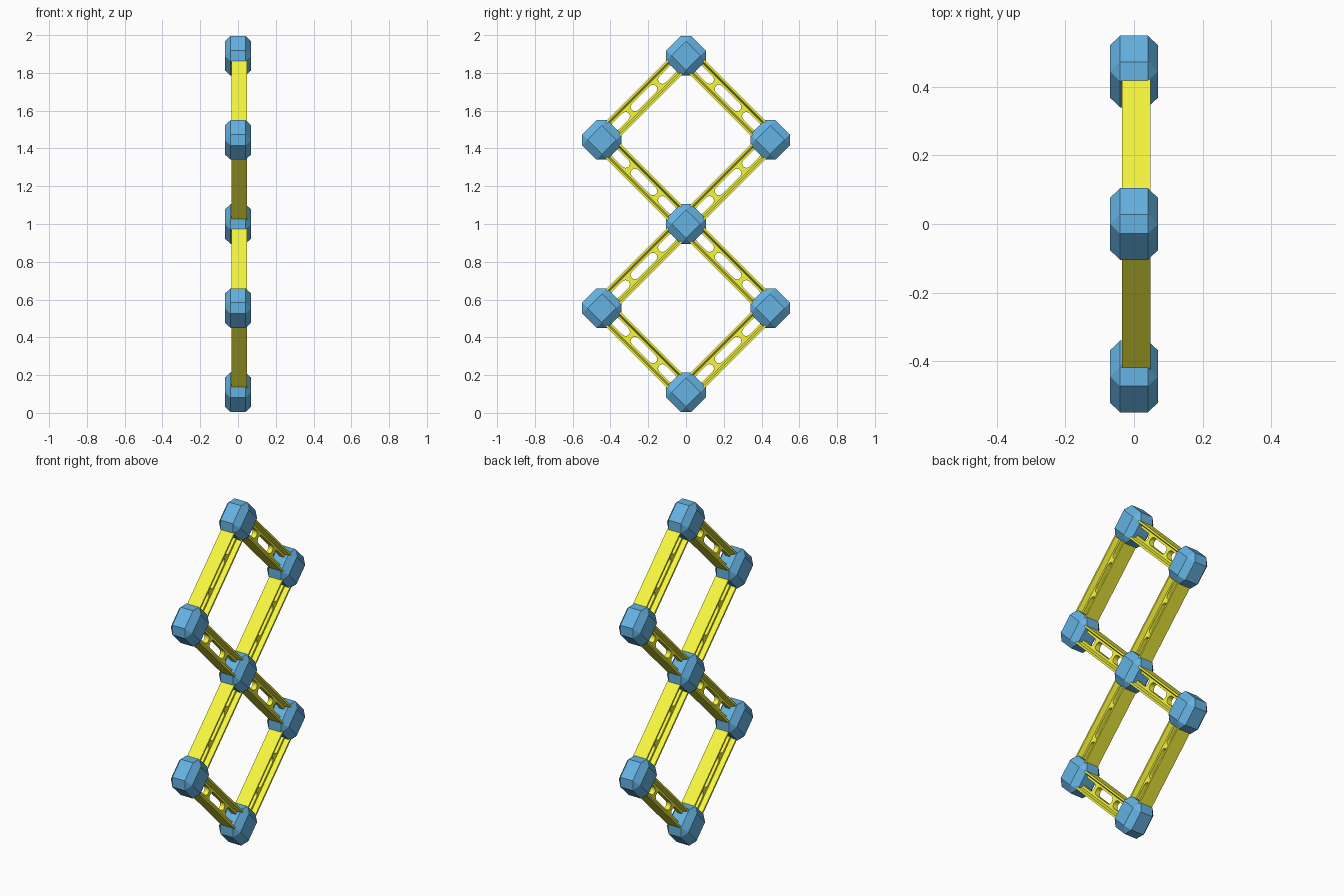
import bpy, bmesh, math
from mathutils import Matrix, Vector

if "Cube" in bpy.data.objects:
    bpy.data.objects.remove(bpy.data.objects["Cube"])

R = 0.445                       # half diagonal of each square
SPAN = R * math.sqrt(2)         # joint to joint distance
NODE, HX, BEV = 0.094, 0.07, 0.04
BEAM_X = 0.006                  # beams sit slightly off centre


def material(name, rgb):
    m = bpy.data.materials.new(name)
    m.diffuse_color = (*rgb, 1)
    m.use_nodes = True
    m.node_tree.nodes["Principled BSDF"].inputs["Base Color"].default_value = m.diffuse_color
    return m


def add(name, mesh, matrix=Matrix()):
    ob = bpy.data.objects.new(name, mesh)
    bpy.context.collection.objects.link(ob)
    ob.matrix_world = matrix
    return ob


def prism(name, outline, direction):
    """Extrude a flat outline along a direction vector."""
    bm = bmesh.new()
    face = bm.faces.new([bm.verts.new(p) for p in outline])
    ext = bmesh.ops.extrude_face_region(bm, geom=[face])
    verts = [g for g in ext["geom"] if isinstance(g, bmesh.types.BMVert)]
    bmesh.ops.translate(bm, verts=verts, vec=direction)
    bmesh.ops.recalc_face_normals(bm, faces=bm.faces)
    me = bpy.data.meshes.new(name)
    bm.to_mesh(me)
    bm.free()
    return me


blue = material("blue", (0.13, 0.45, 0.76))
yellow = material("yellow", (0.93, 0.93, 0.05))

# Joint block: chamfered cube squashed in x
bm = bmesh.new()
bmesh.ops.create_cube(bm, size=2 * NODE)
bmesh.ops.bevel(bm, geom=bm.edges[:], offset=BEV, segments=1, affect='EDGES')
bmesh.ops.scale(bm, vec=(HX / NODE, 1, 1), verts=bm.verts)
node_mesh = bpy.data.meshes.new("joint_block")
bm.to_mesh(node_mesh)
bm.free()
node_mesh.materials.append(blue)

# Beam: I profile (x = depth, z = height) with tapered flanges, along y
W, D, T, L = 0.055, 0.0415, 0.015, 0.509
quarter = [(T, W - 0.02), (D, W - 0.011), (D, W)]
right = quarter + [(-x, z) for x, z in reversed(quarter)]
profile = right + [(-x, -z) for x, z in right]
beam_proto = add("beam_blank", prism("beam", [(x, -L / 2, z) for x, z in profile], (0, L, 0)))

# Rounded slots through the web
cutters = []
for centre, length in ((-0.175, 0.12), (0, 0.18), (0.175, 0.12)):
    r, pts = 0.023, []
    for side in (1, -1):
        for i in range(9):
            a = math.pi * (i / 8 - 0.5)
            pts.append((-0.1, centre + side * (length / 2 - r + r * math.cos(a)),
                        side * r * math.sin(a)))
    cut = add("slot_cutter", prism("slot", pts, (0.2, 0, 0)))
    cut.hide_render = True
    cutters.append(cut)
    mod = beam_proto.modifiers.new("slot", 'BOOLEAN')
    mod.operation, mod.object, mod.solver = 'DIFFERENCE', cut, 'EXACT'
bpy.context.view_layer.update()
beam_mesh = bpy.data.meshes.new_from_object(
    beam_proto.evaluated_get(bpy.context.evaluated_depsgraph_get()))
beam_mesh.materials.clear()
beam_mesh.materials.append(yellow)
for ob in cutters + [beam_proto]:
    bpy.data.objects.remove(ob)

# Two squares standing on their corners, sharing the middle joint
turn = Matrix.Rotation(math.radians(45), 4, 'X')
joints = {"bottom": (0, 1 - 2 * R), "lower_front": (-R, 1 - R), "lower_back": (R, 1 - R),
          "middle": (0, 1), "upper_front": (-R, 1 + R), "upper_back": (R, 1 + R),
          "top": (0, 1 + 2 * R)}
for name, (y, z) in joints.items():
    add(name + "_joint", node_mesh, Matrix.Translation((0, y, z)) @ turn)

for level, zc in (("lower", 1 - R), ("upper", 1 + R)):
    for sy, end in ((-1, "front"), (1, "back")):
        for sz, half in ((-1, "bottom"), (1, "top")):
            rot = Matrix.Rotation(math.radians(-45 * sy * sz), 4, 'X')
            pos = Vector((BEAM_X, sy * R / 2, zc + sz * R / 2))
            add(f"{level}_{end}_{half}_beam", beam_mesh, Matrix.Translation(pos) @ rot)
